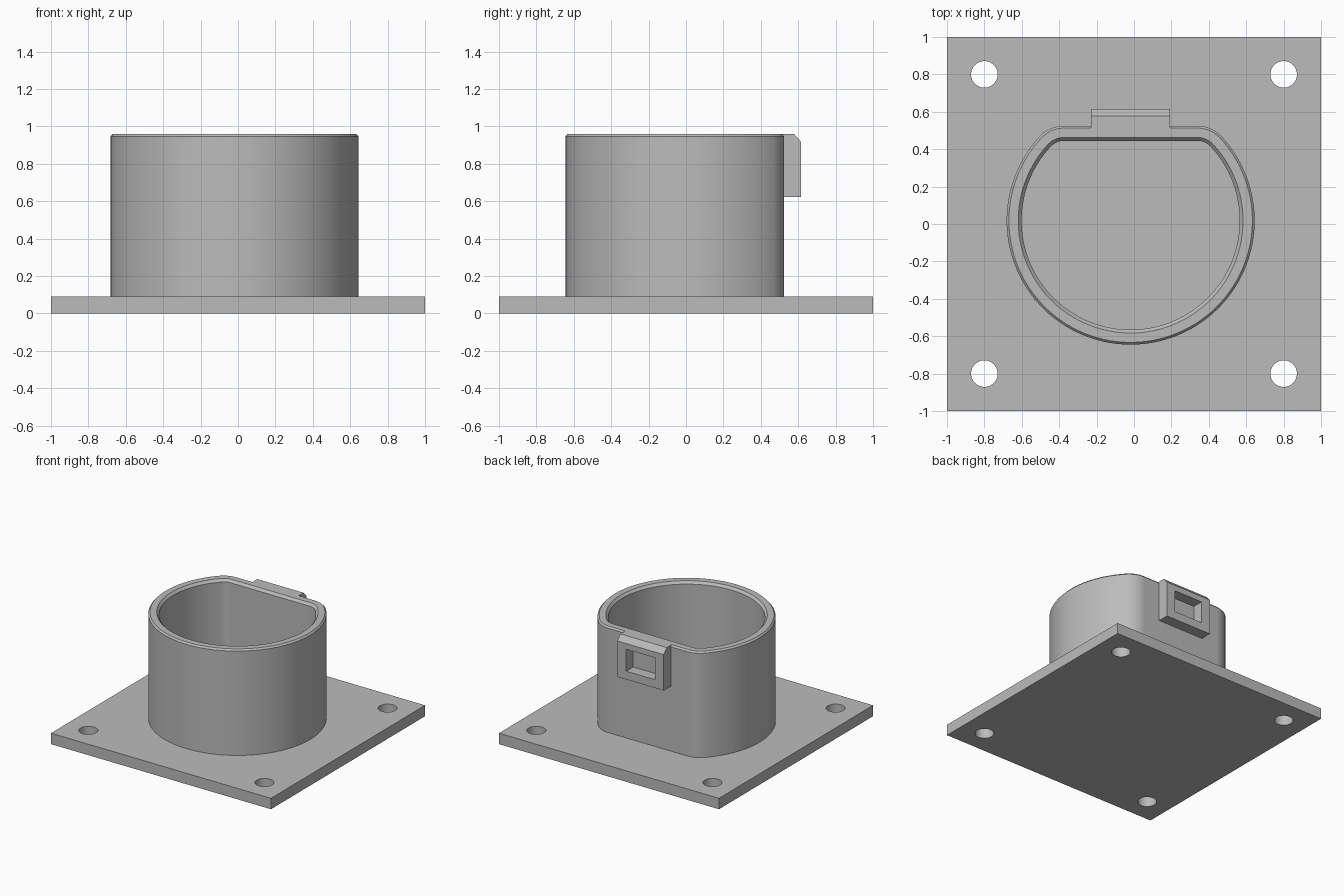
import bpy, bmesh, math

if "Cube" in bpy.data.objects:
    bpy.data.objects.remove(bpy.data.objects["Cube"])

grey = bpy.data.materials.new("plain grey")
grey.diffuse_color = (0.5, 0.5, 0.5, 1)
grey.use_nodes = True
grey.node_tree.nodes["Principled BSDF"].inputs["Base Color"].default_value = grey.diffuse_color

CX, CY = -0.018, 0.018          # centre of the cup
R, FLAT, FILLET = 0.663, 0.507, 0.18
TOP, BASE = 0.96, 0.09


def make(name, bm):
    bmesh.ops.recalc_face_normals(bm, faces=bm.faces)
    me = bpy.data.meshes.new(name)
    bm.to_mesh(me)
    bm.free()
    ob = bpy.data.objects.new(name, me)
    bpy.context.collection.objects.link(ob)
    me.materials.append(grey)
    return ob


def add_box(bm, lo, hi):
    verts = bmesh.ops.create_cube(bm, size=1)["verts"]
    for v in verts:
        for i in range(3):
            v.co[i] = lo[i] if v.co[i] < 0 else hi[i]


def activate(ob):
    bpy.ops.object.select_all(action="DESELECT")
    ob.select_set(True)
    bpy.context.view_layer.objects.active = ob


def cut(ob, cutter):
    cutter.hide_render = True
    mod = ob.modifiers.new("cut", "BOOLEAN")
    mod.operation = "DIFFERENCE"
    mod.solver = "EXACT"
    mod.object = cutter
    activate(ob)
    bpy.ops.object.modifier_apply(modifier=mod.name)
    bpy.data.objects.remove(cutter)


def smooth(ob):
    activate(ob)
    bpy.ops.object.shade_smooth_by_angle(angle=math.radians(30))


def d_outline(inset):
    """Circle with one flat side and rounded corners, inset by a distance."""
    fy = FLAT - FILLET
    fx = math.sqrt((R - FILLET) ** 2 - fy ** 2)
    a = math.atan2(fy, fx)
    arcs = [(0, 0, R, math.pi - a, 2 * math.pi + a, 84),
            (fx, fy, FILLET, a, math.pi / 2, 10),
            (-fx, fy, FILLET, math.pi / 2, math.pi - a, 10)]
    pts = []
    for n, (x, y, r, t0, t1, steps) in enumerate(arcs):
        first = 1 if n == 1 else 0
        last = steps if n == 2 else steps + 1
        for i in range(first, last):
            t = t0 + (t1 - t0) * i / steps
            pts.append((CX + x + (r - inset) * math.cos(t),
                        CY + y + (r - inset) * math.sin(t)))
    return pts


# Base plate with four screw holes
bm = bmesh.new()
add_box(bm, (-1, -1, 0), (1, 1, BASE))
base_plate = make("base_plate", bm)
bm = bmesh.new()
for sx in (-1, 1):
    for sy in (-1, 1):
        new = bmesh.ops.create_cone(bm, cap_ends=True, segments=48,
                                    radius1=0.071, radius2=0.071, depth=0.5)
        bmesh.ops.translate(bm, verts=new["verts"], vec=(0.8 * sx, 0.8 * sy, 0))
cut(base_plate, make("screw_hole_cutter", bm))
smooth(base_plate)

# Cup wall: stacked outlines with chamfered rim, open onto the plate
bm = bmesh.new()
rings = []
for inset, z in [(0, BASE), (0, TOP - 0.013), (0.012, TOP),
                 (0.062, TOP), (0.08, TOP - 0.02), (0.08, BASE)]:
    rings.append([bm.verts.new((x, y, z)) for x, y in d_outline(inset)])
for lower, upper in zip(rings, rings[1:]):
    n = len(lower)
    for i in range(n):
        j = (i + 1) % n
        bm.faces.new((lower[i], lower[j], upper[j], upper[i]))
cup_wall = make("cup_wall", bm)
smooth(cup_wall)

# Latch block on the flat side, with sloped top edge and a window pocket
bm = bmesh.new()
side = [(0.513, 0.622), (0.616, 0.622), (0.616, 0.917), (0.577, TOP), (0.513, TOP)]
face = bm.faces.new([bm.verts.new((CX - 0.211, y, z)) for y, z in side])
ext = bmesh.ops.extrude_face_region(bm, geom=[face])
bmesh.ops.translate(bm, vec=(0.422, 0, 0),
                    verts=[v for v in ext["geom"] if isinstance(v, bmesh.types.BMVert)])
latch_block = make("latch_block", bm)
bm = bmesh.new()
add_box(bm, (CX - 0.13, 0.526, 0.69), (CX + 0.13, 0.7, 0.87))
cut(latch_block, make("latch_window_cutter", bm))
